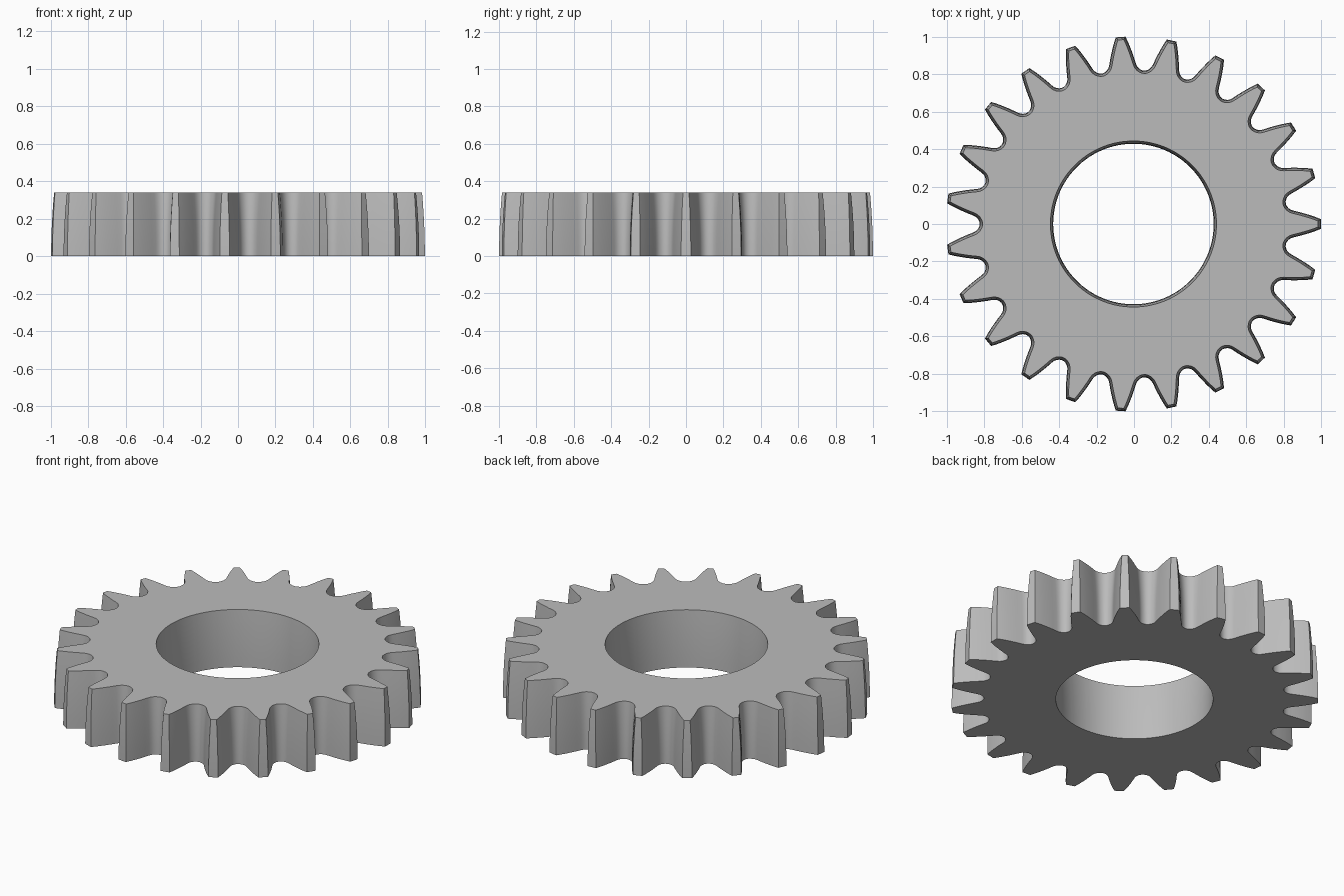
import bpy, bmesh, math
from mathutils import Vector, Matrix

if "Cube" in bpy.data.objects:
    bpy.data.objects.remove(bpy.data.objects["Cube"])

TEETH = 23
HEIGHT = 0.34
BORE = 0.428
DRAFT = 0.015      # how far the walls lean in at the top
LEVELS = 6

steel = bpy.data.materials.new("steel grey")
steel.use_nodes = True
colour = (0.5, 0.5, 0.5, 1)
steel.diffuse_color = colour
steel.node_tree.nodes["Principled BSDF"].inputs["Base Color"].default_value = colour

# One tooth flank from tip to root (radius, half width)
flank = [(1.0, .026), (.97, .038), (.94, .048), (.91, .057), (.88, .065),
         (.855, .071), (.84, .076), (.828, .084), (.819, .095), (.814, .105)]
tooth = [Vector((r, -w)) for r, w in reversed(flank)] + [Vector(p) for p in flank]

# Full outline, tooth by tooth
outline = []
for i in range(TEETH):
    turn = Matrix.Rotation(math.tau * i / TEETH, 2)
    outline += [turn @ p for p in tooth]


def inset(points, distance):
    """Move a closed anticlockwise outline inward with mitred corners."""
    result = []
    for i, p in enumerate(points):
        a = (p - points[i - 1]).normalized()
        b = (points[(i + 1) % len(points)] - p).normalized()
        na, nb = Vector((-a.y, a.x)), Vector((-b.y, b.x))
        result.append(p + (na + nb) * distance / (1 + na.dot(nb)))
    return result


# Rings: up the toothed wall, then down the bore
bm = bmesh.new()
rings = []
steps = [(i / LEVELS) for i in range(LEVELS + 1)]
for t in steps:
    rings.append([bm.verts.new((p.x, p.y, t * HEIGHT)) for p in inset(outline, DRAFT * t * t)])
for t in reversed(steps):
    radius = BORE + DRAFT * t * t
    rings.append([bm.verts.new((*(p.normalized() * radius), t * HEIGHT)) for p in outline])

# Loft the rings into a closed body
n = len(outline)
for k, low in enumerate(rings):
    high = rings[(k + 1) % len(rings)]
    for i in range(n):
        j = (i + 1) % n
        bm.faces.new((low[i], low[j], high[j], high[i]))
bmesh.ops.recalc_face_normals(bm, faces=bm.faces)

mesh = bpy.data.meshes.new("gear_wheel")
bm.to_mesh(mesh)
bm.free()
mesh.materials.append(steel)
gear = bpy.data.objects.new("gear_wheel", mesh)
bpy.context.collection.objects.link(gear)
gear.location.x = -0.003

# Smooth walls, sharp rims and tooth tips
bpy.ops.object.select_all(action='DESELECT')
gear.select_set(True)
bpy.context.view_layer.objects.active = gear
bpy.ops.object.shade_smooth_by_angle(angle=math.radians(35))
